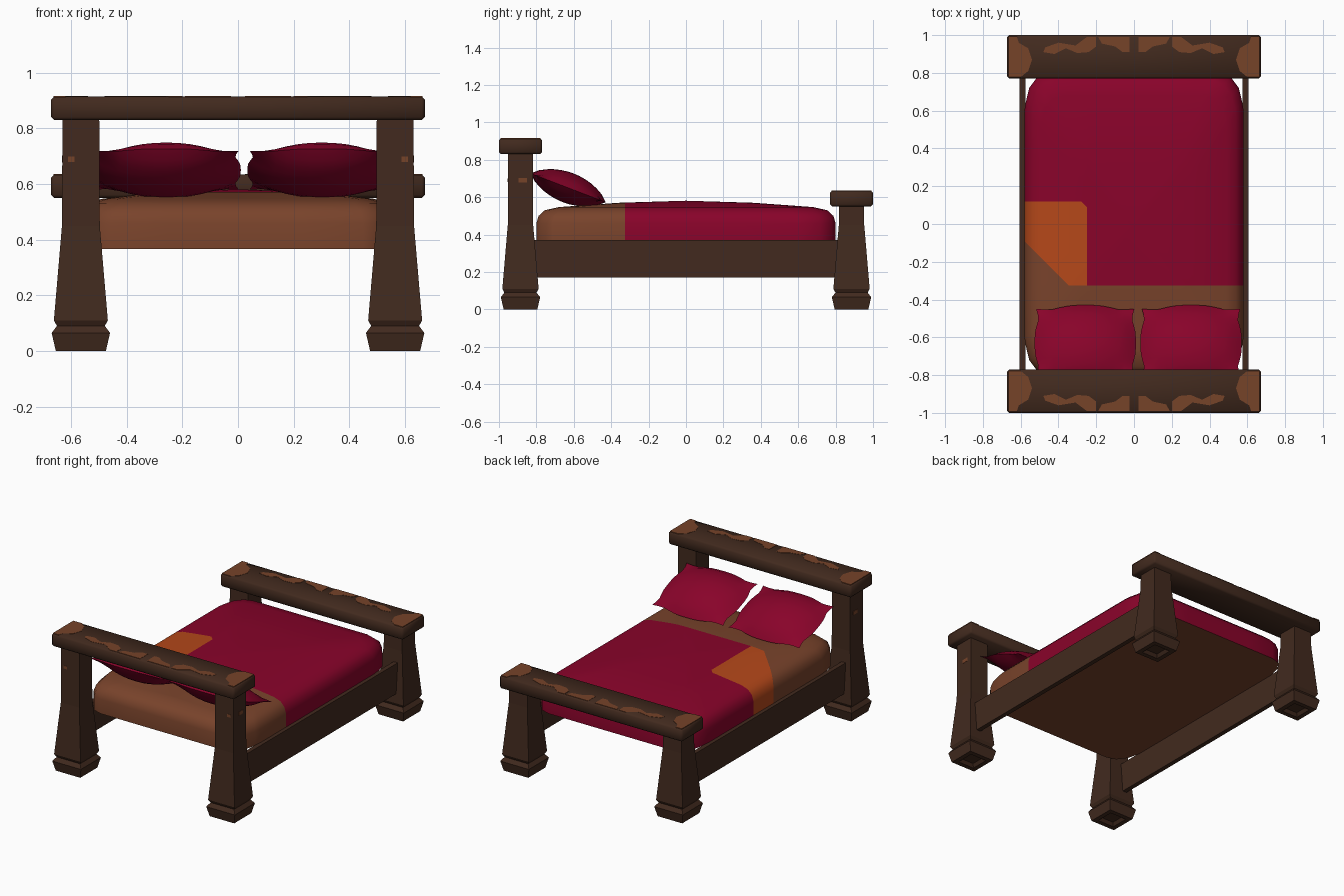
import bpy, bmesh, math
from mathutils import Vector, Matrix

if "Cube" in bpy.data.objects:
    bpy.data.objects.remove(bpy.data.objects["Cube"])


def mat(name, r, g, b):
    m = bpy.data.materials.new(name)
    m.diffuse_color = (r, g, b, 1)
    m.use_nodes = True
    m.node_tree.nodes["Principled BSDF"].inputs["Base Color"].default_value = m.diffuse_color
    return m


WOOD = mat("dark wood", 0.054, 0.023, 0.013)
WORN = mat("worn wood", 0.180, 0.056, 0.022)
SHEET = mat("brown mattress", 0.190, 0.056, 0.024)
CLOTH = mat("burgundy cloth", 0.250, 0.001, 0.023)
PATCH = mat("orange patch", 0.460, 0.064, 0.010)


def finish(bm, name, mats, smooth=None):
    bmesh.ops.recalc_face_normals(bm, faces=bm.faces)
    me = bpy.data.meshes.new(name)
    bm.to_mesh(me)
    bm.free()
    ob = bpy.data.objects.new(name, me)
    bpy.context.collection.objects.link(ob)
    for m in mats:
        me.materials.append(m)
    if smooth:
        bpy.ops.object.select_all(action='DESELECT')
        ob.select_set(True)
        bpy.context.view_layer.objects.active = ob
        bpy.ops.object.shade_smooth_by_angle(angle=math.radians(smooth))
    return ob


def box(name, x0, x1, y0, y1, z0, z1, m, bevel=0):
    bm = bmesh.new()
    bmesh.ops.create_cube(bm, size=1)
    bmesh.ops.scale(bm, vec=(x1 - x0, y1 - y0, z1 - z0), verts=bm.verts)
    bmesh.ops.translate(bm, vec=((x0 + x1) / 2, (y0 + y1) / 2, (z0 + z1) / 2), verts=bm.verts)
    if bevel:
        bmesh.ops.bevel(bm, geom=bm.edges[:], offset=bevel, segments=1, affect='EDGES')
    return finish(bm, name, [m], 60 if bevel else None)


def loft(bm, rings):
    # Skin consecutive rings of equal point count
    vs = [[bm.verts.new(p) for p in r] for r in rings]
    n = len(vs[0])
    for a, b in zip(vs, vs[1:]):
        for i in range(n):
            bm.faces.new((a[i], a[(i + 1) % n], b[(i + 1) % n], b[i]))
    return vs


# Tapered square posts with a flared foot
def post(name, cx, cy, top):
    bm = bmesh.new()
    levels = [(0.02, 0.045), (0, 0.06), (0, 0.09), (0.065, 0.105), (0.09, 0.086),
              (0.11, 0.097), (0.45, 0.068), (top, 0.066)]
    vs = loft(bm, [[(cx + sx * h, cy + sy * h, z)
                    for sx, sy in ((-1, -1), (1, -1), (1, 1), (-1, 1))] for z, h in levels])
    bm.faces.new(vs[0])
    bm.faces.new(vs[-1])
    finish(bm, name, [WOOD])


for end, sy, beam_z in (("head", -1, 0.83), ("foot", 1, 0.55)):
    for side, sx in (("left", -1), ("right", 1)):
        post(f"{end}_post_{side}", sx * 0.565, sy * 0.885, beam_z + 0.02)
    ys = sorted((sy * 0.77, sy * 1.0))
    box(f"{end}_beam", -0.672, 0.672, *ys, beam_z, beam_z + 0.085, WOOD, 0.011)

    # Worn spots on the beam top, mirrored in x
    spots = [
        [(0.664, 0.778), (0.60, 0.778), (0.56, 0.81), (0.54, 0.87), (0.56, 0.93),
         (0.61, 0.96), (0.62, 0.992), (0.664, 0.992)],
        [(0.20, 0.99), (0.20, 0.94), (0.24, 0.91), (0.30, 0.905), (0.36, 0.93),
         (0.42, 0.90), (0.48, 0.91), (0.47, 0.935), (0.40, 0.96), (0.31, 0.945), (0.25, 0.99)],
        [(0.025, 0.99), (0.025, 0.91), (0.06, 0.91), (0.10, 0.94), (0.17, 0.955), (0.19, 0.99)],
    ]
    bm = bmesh.new()
    for sx in (-1, 1):
        for s in spots:
            z = beam_z + 0.085
            vs = loft(bm, [[(sx * x, sy * y, z + d) for x, y in s] for d in (-0.004, 0.0015)])
            bm.faces.new(vs[0])
            bm.faces.new(vs[1])
    finish(bm, f"{end}_beam_wear", [WORN])

# Small worn chips on the head posts
for side, sx in (("left", -1), ("right", 1)):
    xs = sorted((sx * 0.60, sx * 0.6335))
    box(f"post_chip_{side}", sx * 0.60 - 0.012, sx * 0.60 + 0.012, -0.9535, -0.948, 0.68, 0.70, WORN)
    xs = sorted((sx * 0.629, sx * 0.6335))
    box(f"post_side_chip_{side}", *xs, -0.895, -0.85, 0.678, 0.702, WORN)

# Side rails and the underside of the mattress
for side, sx in (("left", -1), ("right", 1)):
    xs = sorted((sx * 0.575, sx * 0.605))
    box(f"side_rail_{side}", *xs, -0.82, 0.82, 0.17, 0.37, WOOD)

# Mattress: stacked rounded-rectangle rings closed by a crown
quarter = [(0, 0.2), (0.006, 0.16), (0.025, 0.08), (0.07, 0.02), (0.13, 0)]


def ring(z, hx, hy):
    k = hx / 0.58
    q = [(hx, 0), (hx, hy * 0.4)] + [(hx - a * k, hy - b * k) for a, b in quarter] + [(hx * 0.4, hy)]
    pts = q + [(0, hy)] + [(-x, y) for x, y in q[:0:-1]]
    pts += [(-x, -y) for x, y in pts]
    return [(x, y, z) for x, y in pts]


bm = bmesh.new()
vs = loft(bm, [ring(*r) for r in ((0.366, 0.58, 0.80), (0.46, 0.58, 0.80), (0.50, 0.568, 0.788),
                                  (0.53, 0.54, 0.755), (0.547, 0.49, 0.68), (0.57, 0.30, 0.36))])
bm.faces.new(vs[0])
apex = bm.verts.new((0, 0, 0.581))
n = len(vs[-1])
for i in range(n):
    bm.faces.new((vs[-1][i], vs[-1][(i + 1) % n], apex))

# Cut along blanket and patch borders, then colour by region
for co, no in (((0, -0.325, 0), (0, 1, 0)), ((-0.25, 0, 0), (1, 0, 0)), ((0, 0.12, 0), (0, 1, 0)),
               ((-0.67, 0, 0), (1, 1, 0)), ((-0.16, 0, 0), (1, 1, 0))):
    bmesh.ops.bisect_plane(bm, geom=bm.verts[:] + bm.edges[:] + bm.faces[:],
                           plane_co=co, plane_no=Vector(no).normalized(), dist=1e-5)
for f in bm.faces:
    c = f.calc_center_median()
    s = c.x + c.y
    if c.z < 0.367 or c.y < -0.325 or (c.x < -0.25 and s < -0.67):
        f.material_index = 0
    elif c.x < -0.25 and c.y < 0.12 and s < -0.16:
        f.material_index = 2
    else:
        f.material_index = 1
finish(bm, "mattress_and_blanket", [SHEET, CLOTH, PATCH], 40)

# Pillows: two puffed grids sharing a pinched seam, leaning on the head
N = 12
for name, cx in (("pillow_left", -0.258), ("pillow_right", 0.302)):
    bm = bmesh.new()
    for side in (1, -1):
        g = []
        for i in range(N + 1):
            row = []
            for j in range(N + 1):
                u, v = 2 * i / N - 1, 2 * j / N - 1
                x = 0.268 * u * (1 - 0.06 * math.sin(math.pi * v * v) ** 2 - 0.03 * v * v)
                y = 0.215 * v * (1 - 0.07 * math.sin(math.pi * u * u) ** 2 - 0.10 * u * u)
                h = 0.082 * max(0, (1 - u * u) * (1 - v * v)) ** 0.8
                row.append(bm.verts.new((x, y, side * h)))
            g.append(row)
        for i in range(N):
            for j in range(N):
                bm.faces.new((g[i][j], g[i + 1][j], g[i + 1][j + 1], g[i][j + 1]))
    bmesh.ops.remove_doubles(bm, verts=bm.verts, dist=1e-5)
    bm.transform(Matrix.Translation((cx, -0.63, 0.65)) @ Matrix.Rotation(math.radians(-21), 4, 'X'))
    finish(bm, name, [CLOTH], 50)
